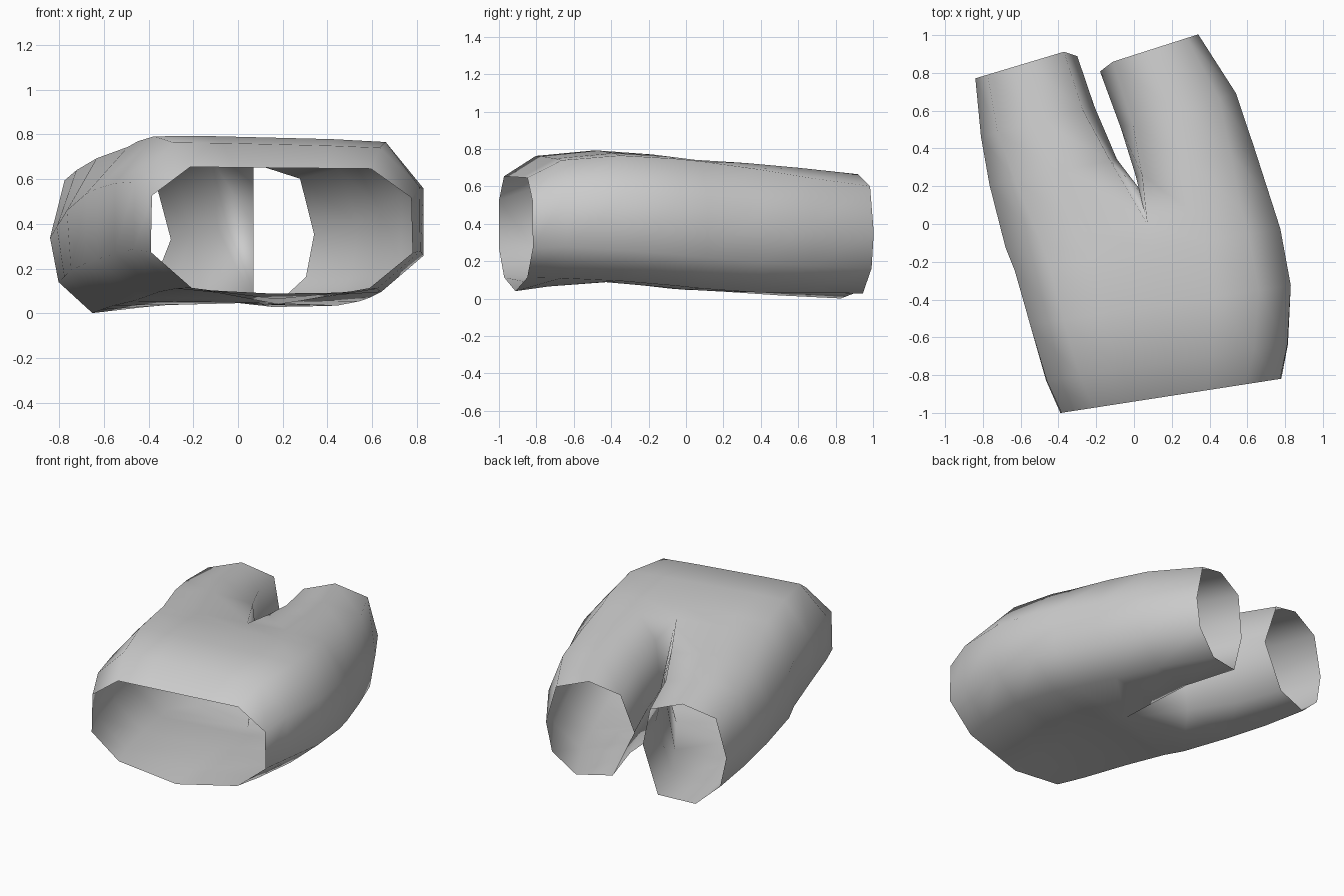
import bpy, bmesh

if "Cube" in bpy.data.objects:
    bpy.data.objects.remove(bpy.data.objects["Cube"])

# Half cross-sections (u: 0 = middle .. 1 = outside, v: 0 = bottom .. 1 = top)
# order: inner top, top, shoulder, outer high, outer low, bottom, inner bottom, inner wall
BODY = [(0, 1), (.4, 1), (.75, .99), (1, .69), (1, .25), (.72, .01), (0, 0), (0, .5)]
WAIST = [(0, 1), (.35, 1), (.69, 1), (.99, .79), (1, .38), (.68, .12), (0, 0), (0, .5)]
LEG = [(.13, .9), (.5, 1), (.88, .9), (1, .51), (.93, .21), (.65, 0), (.22, .04), (0, .5)]


def mix(a, b, t):
    return [(p[0] + (q[0] - p[0]) * t, p[1] + (q[1] - p[1]) * t) for p, q in zip(a, b)]


def ring(shape, y0, slope, inner, outer, bottom, top, wall_shift=0, tilt=0):
    pts = []
    for i, (u, v) in enumerate(shape):
        x = inner + (outer - inner) * u
        y = y0 + slope * x + (wall_shift if i == 7 else 0)
        pts.append((x, y, bottom + (top - bottom) * v - tilt * v * (x - inner)))
    return pts


# Body rings: shape, y0, slope, middle x, left x, right x, bottom, top, crotch shift, tilt
body = [
    (WAIST, -.94, .155, .18, -.39, .78, .04, .65, 0, .01),
    (mix(WAIST, BODY, .5), -.76, .15, .17, -.465, .815, .065, .755, 0, .025),
    (BODY, -.45, .15, .15, -.55, .83, .088, .785, 0, .025),
    (BODY, -.15, .16, .10, -.63, .775, .062, .765, 0, .02),
    (BODY, -.01, .17, .07, -.68, .73, .047, .745, .13, .01),
]
# Leg rings: blend, y0, slope, inner x, outer x, bottom, top, wall shift
legs = {
    "left": [(.4, .36, .2, -.09, -.765, .03, .725),
             (.8, .68, .27, -.21, -.81, .015, .695),
             (1, 1.023, .3, -.30, -.84, .001, .66, -.045)],
    "right": [(.4, .25, .25, .01, .635, .03, .725),
              (.8, .53, .3, -.07, .54, .03, .70),
              (1, .895, .32, -.18, .34, .028, .665, -.03)],
}

# Loft each half from the waist to the leg opening, then weld along the middle
bm = bmesh.new()
for side, col in (("left", 4), ("right", 5)):
    rings = [ring(b[0], *b[1:4], b[col], *b[6:]) for b in body]
    rings += [ring(mix(BODY, LEG, l[0]), *l[1:]) for l in legs[side]]
    crotch = len(body) - 1
    verts = [[bm.verts.new(p) for p in (r[:7] if i < crotch else r)]
             for i, r in enumerate(rings)]
    for i in range(len(verts) - 1):
        a, b = verts[i], verts[i + 1]
        for j in range(6 if i < crotch else 8):
            k = (j + 1) % 8
            face = [a[j], a[k], b[k], b[j]]
            bm.faces.new(face if side == "left" else face[::-1])
bmesh.ops.remove_doubles(bm, verts=bm.verts, dist=.0005)
bmesh.ops.recalc_face_normals(bm, faces=bm.faces)
for f in bm.faces:
    f.smooth = True

mesh = bpy.data.meshes.new("shorts")
bm.to_mesh(mesh)
bm.free()
shorts = bpy.data.objects.new("shorts", mesh)
bpy.context.collection.objects.link(shorts)
